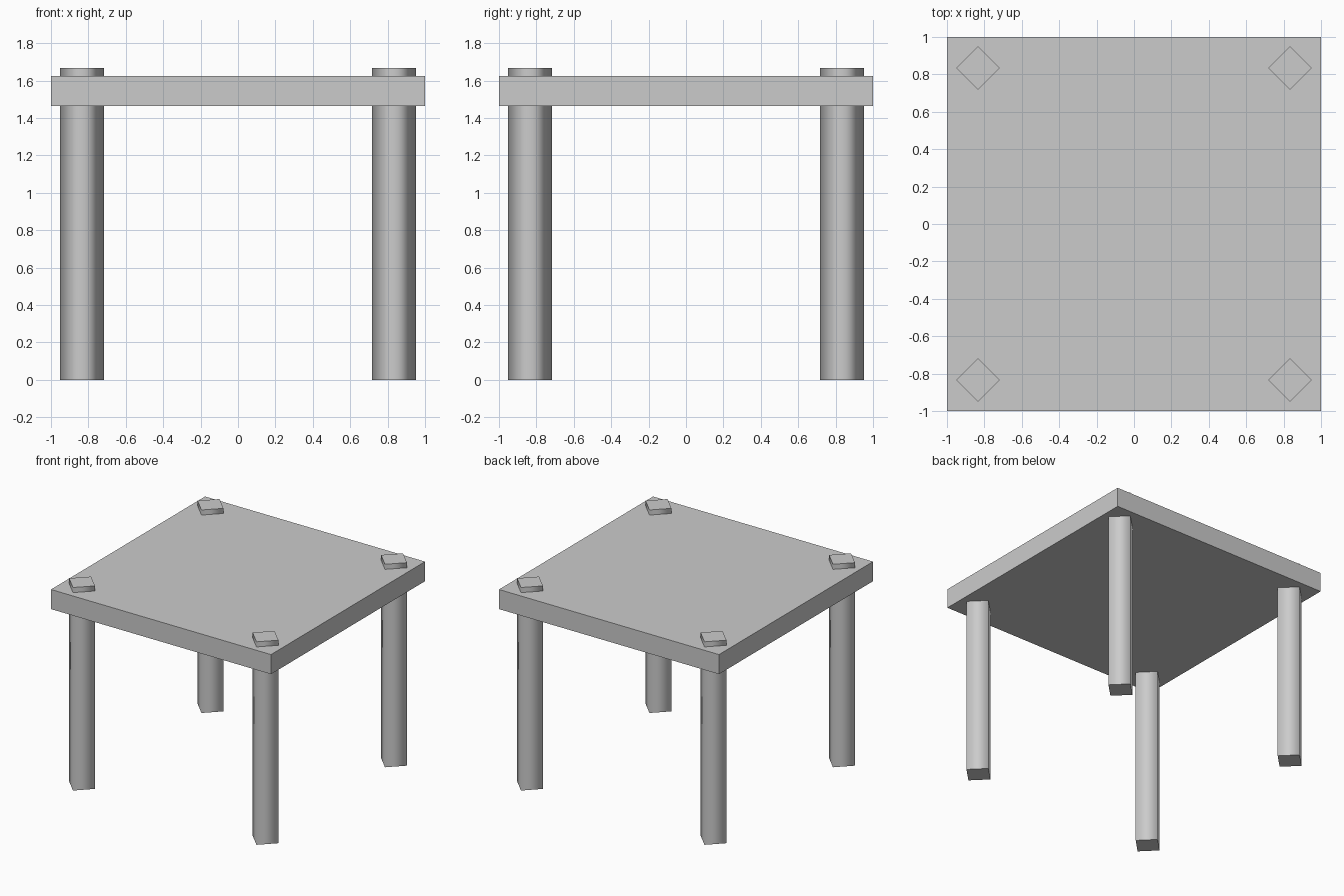
import bpy

if "Cube" in bpy.data.objects:
    bpy.data.objects.remove(bpy.data.objects["Cube"])

LEG_OFFSET = 0.834
LEG_RADIUS = 0.1175
LEG_HEIGHT = 1.668
TOP_BOTTOM, TOP_TOP = 1.465, 1.626


def add_leg(name, x, y):
    # Four-sided post turned corner-on, smooth sides with flat ends
    bpy.ops.mesh.primitive_cylinder_add(
        vertices=4, radius=LEG_RADIUS, depth=LEG_HEIGHT,
        location=(x, y, LEG_HEIGHT / 2))
    leg = bpy.context.object
    leg.name = name
    for face in leg.data.polygons:
        face.use_smooth = abs(face.normal.z) < 0.5


# Square table top
bpy.ops.mesh.primitive_cube_add(size=1, location=(0, 0, (TOP_BOTTOM + TOP_TOP) / 2))
top = bpy.context.object
top.name = "table_top"
top.scale = (2, 2, TOP_TOP - TOP_BOTTOM)
bpy.ops.object.transform_apply(location=False, rotation=False, scale=True)

# Legs pass through the top and stand slightly proud of it
for depth_name, sy in (("front", -1), ("back", 1)):
    for side_name, sx in (("left", -1), ("right", 1)):
        add_leg(f"{depth_name}_{side_name}_leg", sx * LEG_OFFSET, sy * LEG_OFFSET)
